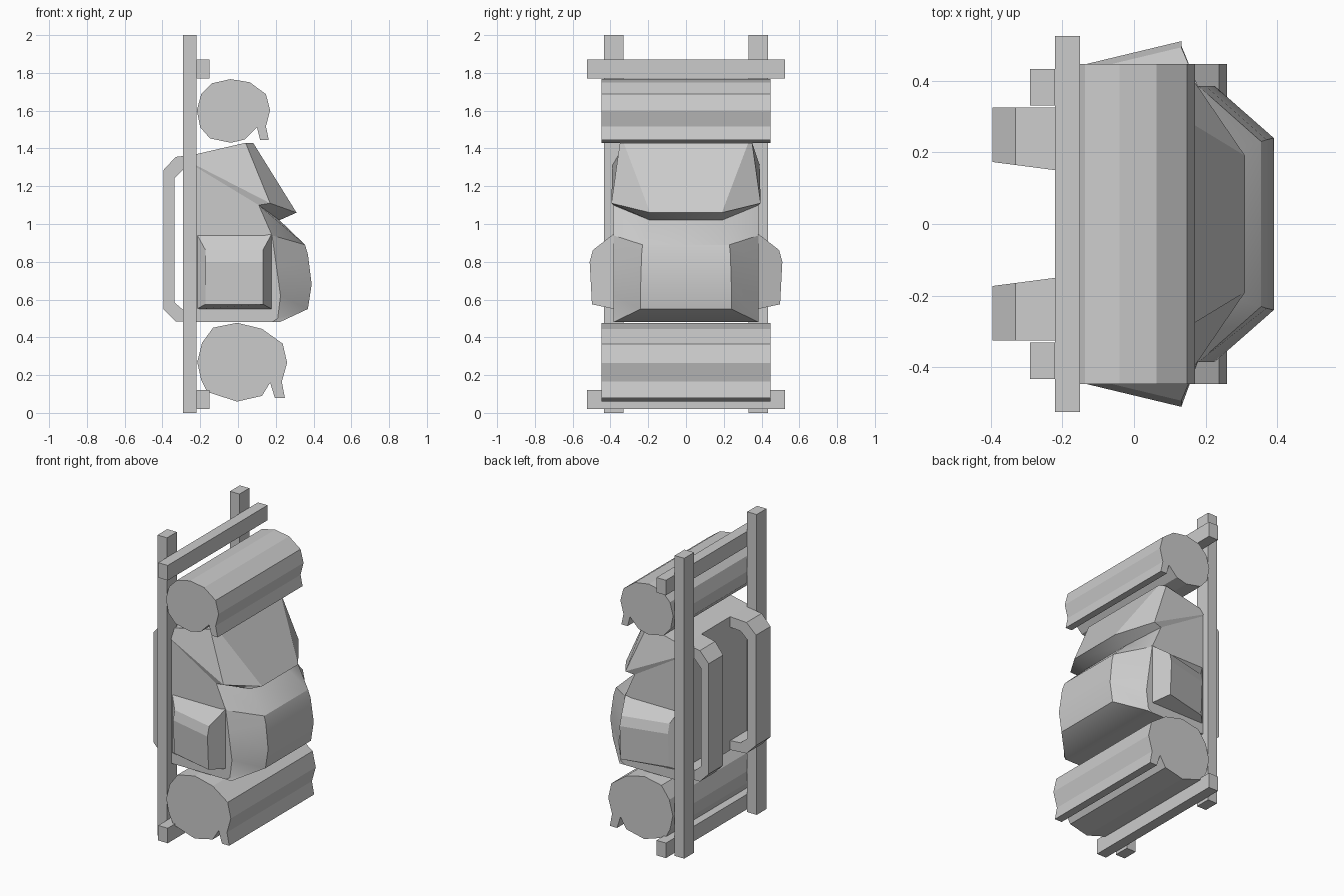
import bpy, bmesh, math


def loft(name, rings, smooth=None):
    """Skin a list of equal-length closed rings and cap both ends."""
    bm = bmesh.new()
    vs = [[bm.verts.new(p) for p in r] for r in rings]
    n = len(rings[0])
    for a, b in zip(vs, vs[1:]):
        for i in range(n):
            j = (i + 1) % n
            bm.faces.new((a[i], a[j], b[j], b[i]))
    bm.faces.new(vs[0])
    bm.faces.new(vs[-1])
    bmesh.ops.recalc_face_normals(bm, faces=bm.faces)
    me = bpy.data.meshes.new(name)
    bm.to_mesh(me)
    bm.free()
    ob = bpy.data.objects.new(name, me)
    bpy.context.collection.objects.link(ob)
    if smooth:
        bpy.context.view_layer.objects.active = ob
        ob.select_set(True)
        bpy.ops.object.shade_smooth_by_angle(angle=math.radians(smooth))
        ob.select_set(False)
    return ob


def extrude_y(name, profile, y0, y1):
    return loft(name, [[(x, y, z) for x, z in profile] for y in (y0, y1)])


def box(name, x0, x1, y0, y1, z0, z1):
    return extrude_y(name, [(x0, z0), (x1, z0), (x1, z1), (x0, z1)], y0, y1)


# Carrying frame crossbars
box("top_crossbar", -0.22, -0.15, -0.525, 0.525, 1.77, 1.87)
box("bottom_crossbar", -0.22, -0.15, -0.525, 0.525, 0.02, 0.12)

# Rolled blankets with a loose end hanging down
extrude_y("top_roll", [
    (-0.04, 1.767), (0.063, 1.75), (0.148, 1.687), (0.17, 1.602), (0.148, 1.517),
    (0.163, 1.445), (0.117, 1.445), (0.10, 1.512), (0.037, 1.448), (-0.037, 1.43),
    (-0.148, 1.453), (-0.20, 1.512), (-0.218, 1.602), (-0.195, 1.687), (-0.137, 1.745)],
    -0.447, 0.447)
extrude_y("bottom_roll", [
    (-0.005, 0.477), (0.127, 0.445), (0.237, 0.366), (0.26, 0.265), (0.232, 0.165),
    (0.248, 0.08), (0.195, 0.08), (0.17, 0.16), (0.127, 0.09), (-0.005, 0.06),
    (-0.163, 0.111), (-0.195, 0.175), (-0.216, 0.27), (-0.19, 0.371), (-0.132, 0.451)],
    -0.447, 0.447)


# Pack sections: back (y, z), side corner (x, y, z), front corner (x, y, z)
def section(back, side, front):
    half = [(-0.22, *back), side, front]
    return half + [(x, -y, z) for x, y, z in reversed(half)]


under_flap = section((0.385, 1.30), (0.11, 0.385, 1.10), (0.22, 0.19, 1.02))
loft("pack_body", [
    section((0.385, 0.48), (0.18, 0.385, 0.48), (0.22, 0.385, 0.48)),
    section((0.385, 0.50), (0.21, 0.385, 0.50), (0.37, 0.24, 0.55)),
    section((0.385, 0.62), (0.225, 0.385, 0.62), (0.39, 0.24, 0.68)),
    section((0.385, 0.80), (0.20, 0.385, 0.80), (0.37, 0.235, 0.84)),
    section((0.385, 0.94), (0.18, 0.385, 0.94), (0.355, 0.23, 0.89)),
    under_flap], 28)
loft("pack_flap", [
    under_flap,
    section((0.39, 1.31), (0.17, 0.395, 1.11), (0.31, 0.19, 1.06)),
    section((0.355, 1.37), (0.04, 0.35, 1.43), (0.08, 0.33, 1.43))], 28)

# Shoulder strap outline (outer edge, then inner edge)
strap = [(-0.22, 1.37), (-0.33, 1.355), (-0.395, 1.285), (-0.395, 0.55),
         (-0.33, 0.483), (-0.21, 0.483), (-0.21, 0.545), (-0.29, 0.545),
         (-0.337, 0.585), (-0.337, 1.24), (-0.29, 1.29), (-0.22, 1.30)]

for side, s in (("left", -1), ("right", 1)):
    # Upright post
    box(side + "_post", -0.29, -0.22, s * 0.33, s * 0.433, 0, 2)
    # Strap widens slightly toward the pack
    loft(side + "_strap", [
        [(x, s * (0.173 - 0.13 * (x + 0.395)), z) for x, z in strap],
        [(x, s * 0.325, z) for x, z in strap]])
    # Side pocket, deeper toward the front
    rings = []
    for xi, xo, d in ((-0.22, -0.172, 0.0), (0.18, 0.132, 0.073)):
        rings.append([(xi, s * 0.38, 0.55), (xo, s * (0.425 + d), 0.575),
                      (xo, s * (0.437 + d), 0.80), (xo, s * (0.42 + d), 0.862),
                      (xi, s * 0.38, 0.95)])
    loft(side + "_pocket", rings)
